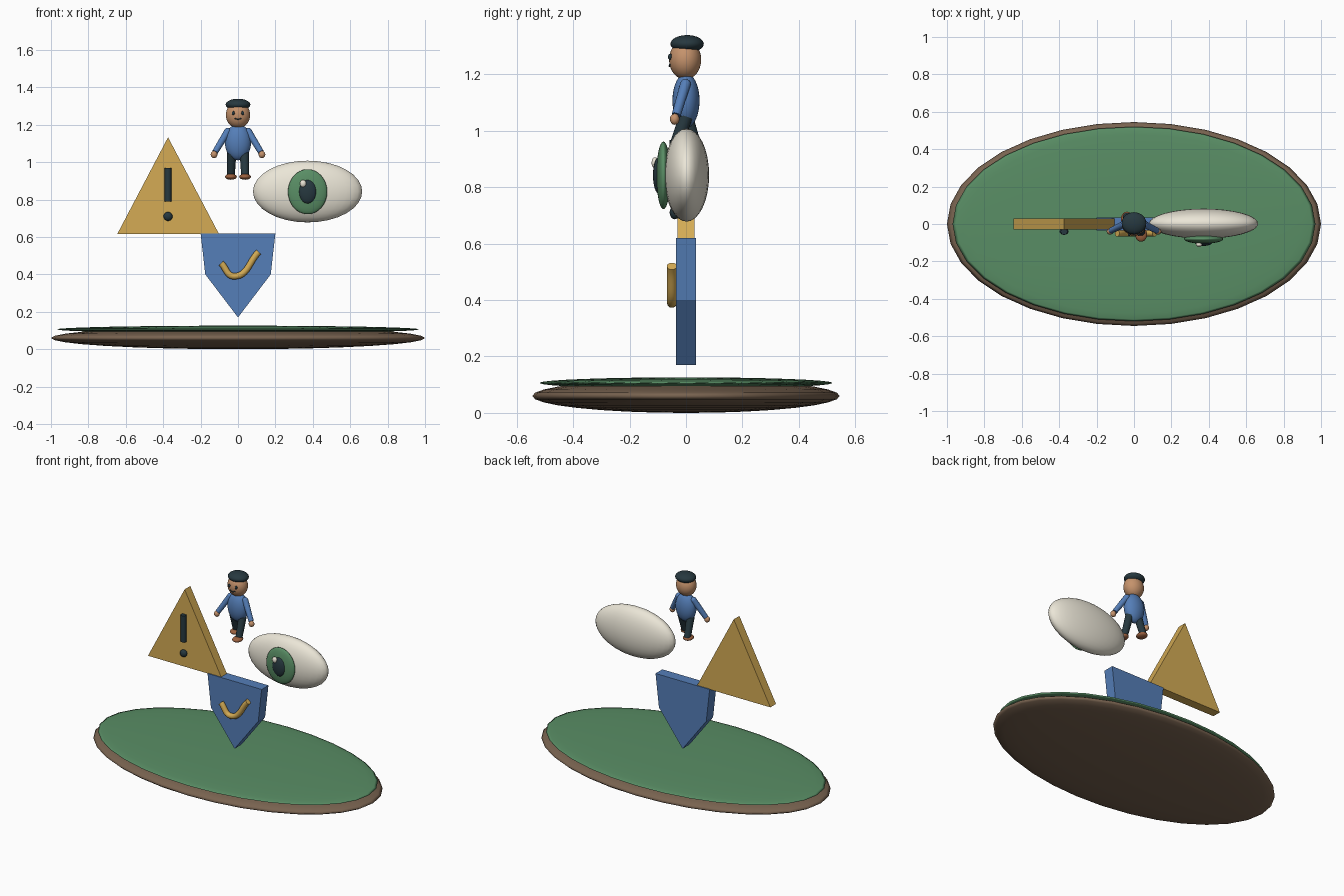
import bpy, bmesh, math
from mathutils import Vector

if "Cube" in bpy.data.objects:
    bpy.data.objects.remove(bpy.data.objects["Cube"])


def mat(name, rgb):
    m = bpy.data.materials.new(name)
    m.diffuse_color = (*rgb, 1)
    m.use_nodes = True
    m.node_tree.nodes["Principled BSDF"].inputs["Base Color"].default_value = m.diffuse_color
    return m


GREEN = mat("green", (0.10, 0.27, 0.13))
BROWN = mat("brown", (0.19, 0.125, 0.08))
BLUE = mat("blue", (0.09, 0.21, 0.48))
GOLD = mat("gold", (0.66, 0.41, 0.09))
WHITE = mat("white", (0.83, 0.79, 0.68))
DARK = mat("dark", (0.02, 0.04, 0.05))
SKIN = mat("skin", (0.56, 0.29, 0.15))
SHOE = mat("shoe", (0.33, 0.12, 0.05))


def finish(bm, name, material, smooth=True):
    bmesh.ops.recalc_face_normals(bm, faces=bm.faces)
    for f in bm.faces:
        f.smooth = smooth
    me = bpy.data.meshes.new(name)
    bm.to_mesh(me)
    bm.free()
    me.materials.append(material)
    ob = bpy.data.objects.new(name, me)
    bpy.context.collection.objects.link(ob)
    return ob


def ellipsoid(name, loc, radii, material, seg=32, rings=16):
    bm = bmesh.new()
    bmesh.ops.create_uvsphere(bm, u_segments=seg, v_segments=rings, radius=1)
    for v in bm.verts:
        v.co = Vector(c * r for c, r in zip(v.co, radii)) + Vector(loc)
    return finish(bm, name, material)


def plate(name, outline, y0, y1, material):
    # extrude an x-z outline from y0 to y1
    bm = bmesh.new()
    face = bm.faces.new([bm.verts.new((x, y0, z)) for x, z in outline])
    ext = bmesh.ops.extrude_face_region(bm, geom=[face])["geom"]
    verts = [g for g in ext if isinstance(g, bmesh.types.BMVert)]
    bmesh.ops.translate(bm, verts=verts, vec=(0, y1 - y0, 0))
    return finish(bm, name, material, False)


def rod(name, a, b, r1, r2, material, seg=16):
    a, b = Vector(a), Vector(b)
    bm = bmesh.new()
    bmesh.ops.create_cone(bm, cap_ends=True, segments=seg, radius1=r1,
                          radius2=r2, depth=(b - a).length)
    q = (b - a).to_track_quat('Z', 'Y')
    for v in bm.verts:
        v.co = q @ v.co + (a + b) / 2
    ob = finish(bm, name, material)
    for p in ob.data.polygons:
        p.use_smooth = len(p.vertices) == 4
    return ob


def tube(name, pts, radius, material):
    cu = bpy.data.curves.new(name, 'CURVE')
    cu.dimensions = '3D'
    cu.bevel_depth = radius
    cu.bevel_resolution = 3
    cu.use_fill_caps = True
    sp = cu.splines.new('BEZIER')
    sp.bezier_points.add(len(pts) - 1)
    for bp, p in zip(sp.bezier_points, pts):
        bp.co = p
        bp.handle_left_type = bp.handle_right_type = 'AUTO'
    cu.materials.append(material)
    ob = bpy.data.objects.new(name, cu)
    bpy.context.collection.objects.link(ob)


# oval island: earth and grass
ellipsoid("earth_base", (0, 0, 0.06), (1.0, 0.545, 0.06), BROWN)
ellipsoid("grass_top", (0, 0, 0.106), (0.97, 0.52, 0.02), GREEN)

# shield with tick
plate("shield", [(-0.2, 0.62), (0.2, 0.62), (0.175, 0.4), (0, 0.17), (-0.175, 0.4)],
      -0.036, 0.036, BLUE)
tube("shield_tick", [(-0.09, -0.05, 0.46), (-0.02, -0.05, 0.39), (0.11, -0.05, 0.52)],
     0.018, GOLD)

# warning triangle
plate("warning_triangle", [(-0.645, 0.617), (-0.102, 0.617), (-0.374, 1.133)],
      -0.03, 0.03, GOLD)
rod("warning_bar", (-0.374, -0.04, 0.79), (-0.374, -0.04, 0.968), 0.018, 0.018, DARK)
ellipsoid("warning_dot", (-0.374, -0.04, 0.71), (0.024, 0.018, 0.024), DARK, 20, 10)

# big eye
ellipsoid("eye_white", (0.372, 0.002, 0.843), (0.292, 0.08, 0.165), WHITE)
ellipsoid("eye_iris", (0.372, -0.08, 0.842), (0.105, 0.025, 0.12), GREEN)
ellipsoid("eye_pupil", (0.372, -0.097, 0.842), (0.047, 0.02, 0.064), DARK)
ellipsoid("eye_glint", (0.348, -0.11, 0.886), (0.017, 0.012, 0.02), WHITE, 16, 8)

# little figure
ellipsoid("torso", (0, 0, 1.107), (0.07, 0.048, 0.097), BLUE)
ellipsoid("head", (0, -0.003, 1.252), (0.065, 0.057, 0.07), SKIN)
ellipsoid("cap", (0, 0.004, 1.308), (0.066, 0.059, 0.031), DARK)
tube("mouth", [(-0.018, -0.057, 1.235), (0, -0.059, 1.229), (0.018, -0.057, 1.235)],
     0.003, DARK)

for s, side in ((-1, "left"), (1, "right")):
    ellipsoid(f"{side}_face_eye", (s * 0.025, -0.056, 1.262), (0.008, 0.008, 0.011), DARK, 12, 8)
    # arm with rounded shoulder and hand
    shoulder, wrist = (s * 0.055, -0.002, 1.165), (s * 0.122, -0.035, 1.055)
    rod(f"{side}_arm", shoulder, wrist, 0.019, 0.016, BLUE)
    ellipsoid(f"{side}_shoulder", shoulder, (0.019,) * 3, BLUE, 16, 8)
    ellipsoid(f"{side}_hand", (s * 0.128, -0.04, 1.041), (0.018, 0.017, 0.02), SKIN, 16, 8)
    # striding leg and shoe
    step = -0.045 if s > 0 else 0.04
    rod(f"{side}_leg", (s * 0.034, 0, 1.05), (s * 0.038, step, 0.925), 0.025, 0.021, DARK)
    ellipsoid(f"{side}_shoe", (s * 0.038, step - 0.012, 0.922), (0.032, 0.038, 0.016), SHOE, 20, 10)
